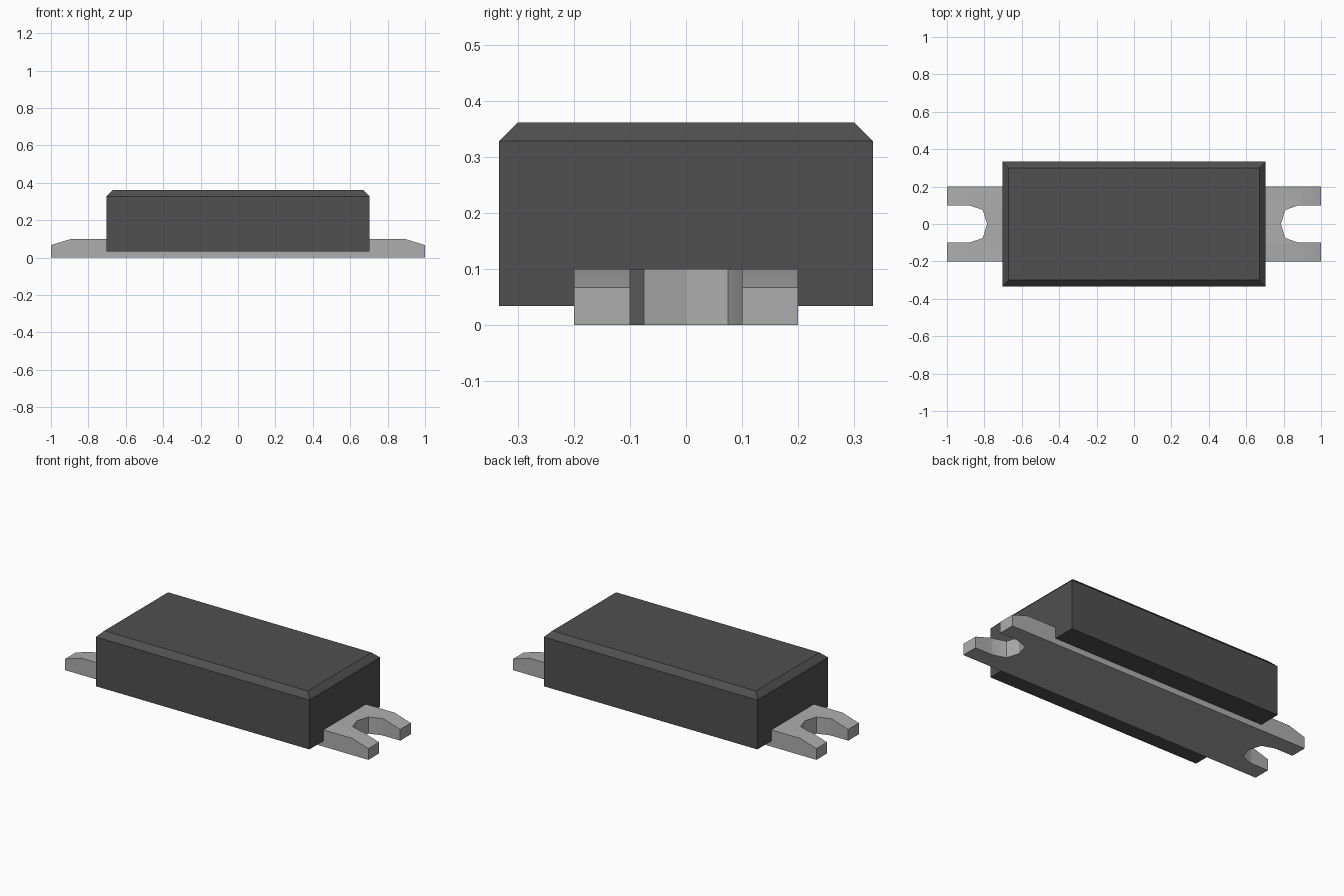
import bpy
import bmesh
import math

cube = bpy.data.objects.get("Cube")
if cube:
    bpy.data.objects.remove(cube, do_unlink=True)


def material(name, grey):
    m = bpy.data.materials.new(name)
    m.use_nodes = True
    colour = (grey, grey, grey, 1)
    m.diffuse_color = colour
    m.node_tree.nodes["Principled BSDF"].inputs["Base Color"].default_value = colour
    return m


def add_object(name, bm, mat):
    bmesh.ops.recalc_face_normals(bm, faces=bm.faces)
    mesh = bpy.data.meshes.new(name)
    bm.to_mesh(mesh)
    bm.free()
    mesh.materials.append(mat)
    ob = bpy.data.objects.new(name, mesh)
    bpy.context.collection.objects.link(ob)
    return ob


dark_plastic = material("dark grey plastic", 0.08)
light_metal = material("light grey metal", 0.42)

# Housing: box with a chamfered top rim
HX, HY, Z0, Z1, CHAMFER = 0.704, 0.333, 0.034, 0.361, 0.033
bm = bmesh.new()
bmesh.ops.create_cube(bm, size=1)
for v in bm.verts:
    v.co = (v.co.x * 2 * HX, v.co.y * 2 * HY, Z1 if v.co.z > 0 else Z0)
rim = [e for e in bm.edges if all(v.co.z > 0.3 for v in e.verts)]
bmesh.ops.bevel(bm, geom=rim, offset=CHAMFER, segments=1, affect='EDGES')
add_object("housing", bm, dark_plastic)

# Base plate: extruded outline with an open fastening slot at both ends
half_slot = [(1, -0.2), (1, -0.1), (0.882, -0.1), (0.808, -0.075)]
end = half_slot + [(0.786, 0)] + [(x, -y) for x, y in reversed(half_slot)]
outline = end + [(-x, -y) for x, y in end]
bm = bmesh.new()
bottom = bm.faces.new([bm.verts.new((x, y, 0)) for x, y in outline])
walls = bmesh.ops.extrude_face_region(bm, geom=[bottom], use_keep_orig=True)
top = [g for g in walls["geom"] if isinstance(g, bmesh.types.BMVert)]
bmesh.ops.translate(bm, verts=top, vec=(0, 0, 0.1))

# Sloping tips: cut the prongs across, then lower their outer top edges
for x in (0.893, -0.893):
    bmesh.ops.bisect_plane(bm, geom=bm.verts[:] + bm.edges[:] + bm.faces[:],
                           plane_co=(x, 0, 0), plane_no=(1, 0, 0))
for v in bm.verts:
    if abs(v.co.x) > 0.99 and v.co.z > 0.05:
        v.co.z = 0.067
plate = add_object("base_plate", bm, light_metal)

# Smooth the shallow bends only
bpy.ops.object.select_all(action='DESELECT')
plate.select_set(True)
bpy.context.view_layer.objects.active = plate
bpy.ops.object.shade_smooth_by_angle(angle=math.radians(30))
